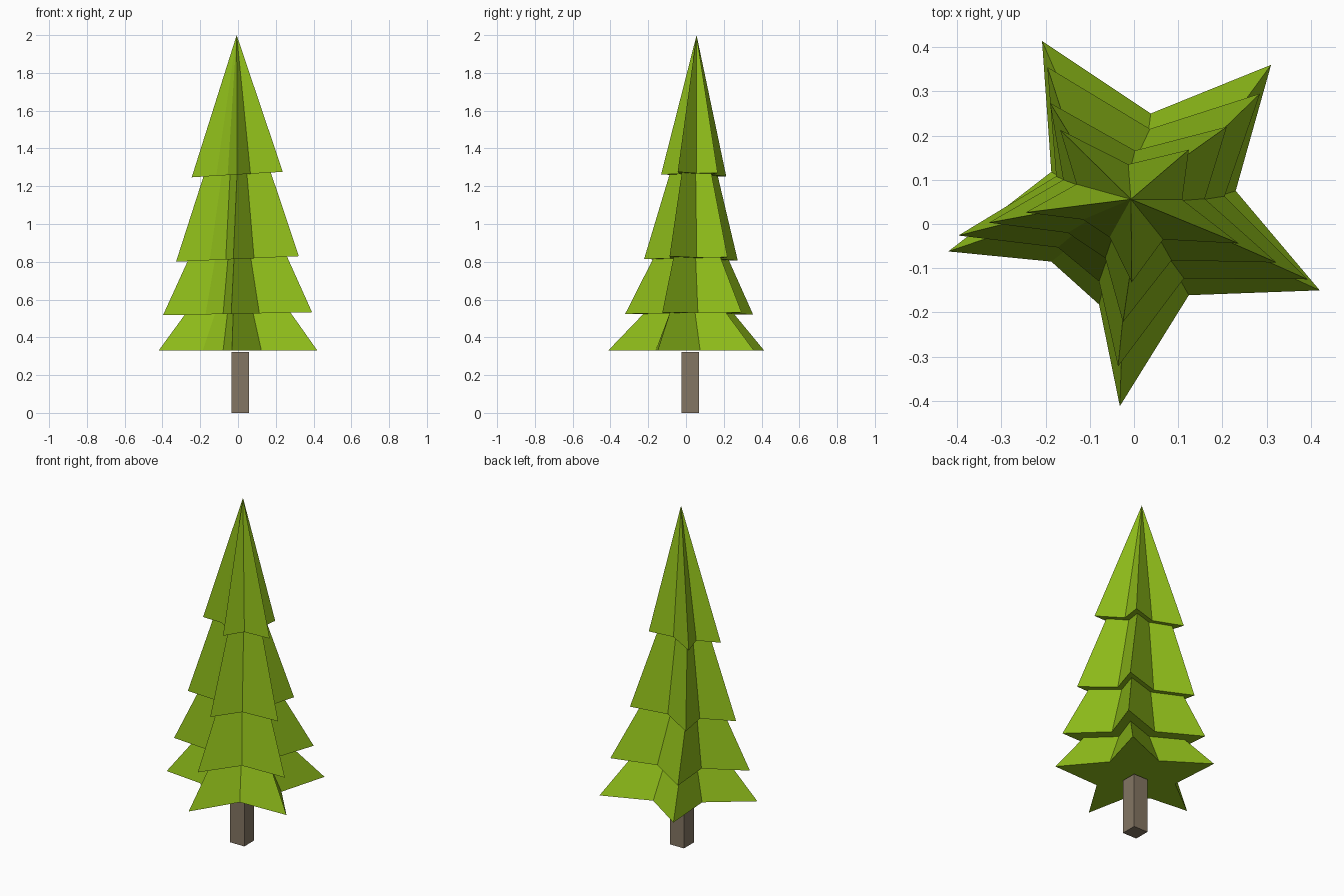
import bpy, bmesh
from mathutils import Vector

if "Cube" in bpy.data.objects:
    bpy.data.objects.remove(bpy.data.objects["Cube"])

def material(name, rgb):
    m = bpy.data.materials.new(name)
    m.diffuse_color = (*rgb, 1)
    m.use_nodes = True
    m.node_tree.nodes["Principled BSDF"].inputs["Base Color"].default_value = m.diffuse_color
    return m

def add_object(name, bm, mat):
    bmesh.ops.recalc_face_normals(bm, faces=bm.faces)
    me = bpy.data.meshes.new(name)
    bm.to_mesh(me)
    bm.free()
    me.materials.append(mat)
    ob = bpy.data.objects.new(name, me)
    bpy.context.collection.objects.link(ob)

# Hand-cut star skirts, bottom to top: (height, tilt along x, outline)
TIERS = [
    (0.33, 0.0, [(.31, .36), (.038, .25), (-.208, .414), (-.187, .118), (-.42, -.062), (-.187, -.085),
                 (-.079, -.182), (-.032, -.412), (.124, -.161), (.42, -.15), (.23, .075)]),
    (0.525, 0.02, [(.285, .295), (.036, .215), (-.196, .355), (-.176, .108), (-.397, -.026), (-.172, -.053),
                   (-.079, -.13), (-.036, -.322), (.113, -.123), (.392, -.125), (.205, .063)]),
    (0.815, 0.045, [(.21, .22), (.002, .166), (-.19, .274), (-.16, .1), (-.328, .003), (-.15, -.02),
                    (-.065, -.077), (-.025, -.222), (.085, -.082), (.322, -.087), (.16, .057)]),
    (1.262, 0.06, [(.124, .168), (-.013, .135), (-.167, .213), (-.13, .09), (-.245, .026), (-.115, .01),
                   (-.055, -.03), (-.005, -.132), (.066, -.035), (.237, -.044), (.109, .055)]),
]
NECK = [0.71, 0.81, 0.74]          # neck size relative to the skirt above it
AXIS = [(0, .012), (-.005, .025), (-.006, .04)]

def bridge(bm, a, b):
    n = len(a)
    for i in range(n):
        j = (i + 1) % n
        bm.faces.new((a[i], a[j], b[j], b[i]))

# Foliage: skirts and necks joined into one closed shell
bm = bmesh.new()
previous = None
for k, (z, tilt, outline) in enumerate(TIERS):
    ring = [bm.verts.new((x, y, z + tilt * x)) for x, y in outline]
    if previous is None:
        bm.faces.new(ring)
    else:
        c, s = Vector(AXIS[k - 1]), NECK[k - 1]
        neck = []
        for p in outline:
            q = c + (Vector(p) - c) * s
            neck.append(bm.verts.new((q.x, q.y, z + tilt * q.x)))
        bridge(bm, previous, neck)
        bridge(bm, neck, ring)
    previous = ring
apex = bm.verts.new((-.007, .056, 2.0))
for i, v in enumerate(previous):
    bm.faces.new((v, previous[(i + 1) % len(previous)], apex))
add_object("foliage", bm, material("leaf_green", (.27, .5, .01)))

# Trunk: square post
bm = bmesh.new()
bmesh.ops.create_cube(bm, size=1)
bmesh.ops.scale(bm, verts=bm.verts, vec=(.092, .092, .322))
bmesh.ops.translate(bm, verts=bm.verts, vec=(.011, .023, .161))
add_object("trunk", bm, material("bark", (.23, .18, .125)))
